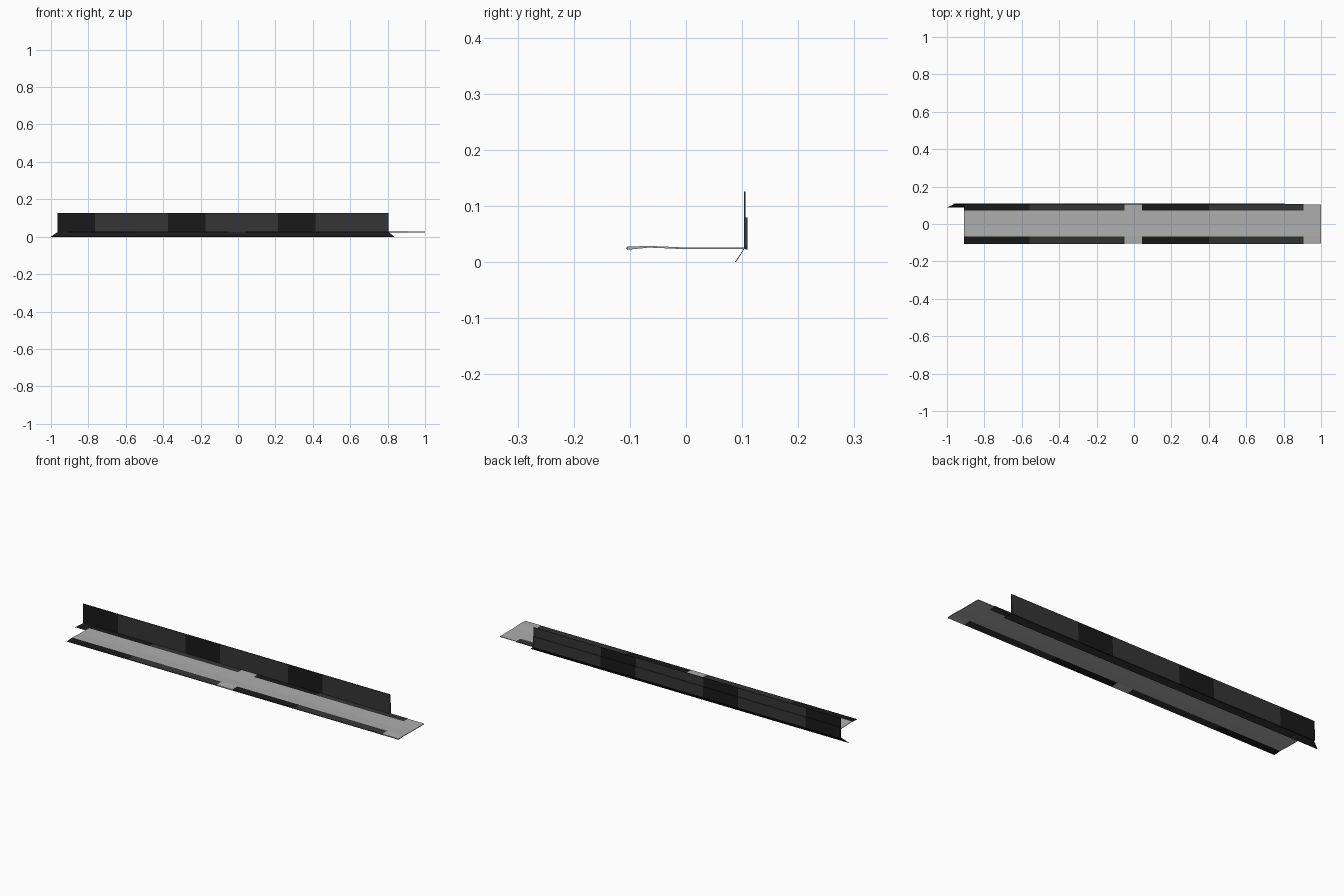
import bpy

if "Cube" in bpy.data.objects:
    bpy.data.objects.remove(bpy.data.objects["Cube"])

def material(name, v):
    m = bpy.data.materials.new(name)
    m.diffuse_color = (v, v, v, 1)
    m.use_nodes = True
    m.node_tree.nodes["Principled BSDF"].inputs["Base Color"].default_value = m.diffuse_color
    return m

DARK = material("dark_panel", 0.01)
SHEEN = material("sheen_panel", 0.035)
GREY = material("grey_deck", 0.42)

def make(name, verts, faces, mat):
    me = bpy.data.meshes.new(name)
    me.from_pydata(verts, [], faces)
    me.materials.append(mat)
    ob = bpy.data.objects.new(name, me)
    bpy.context.collection.objects.link(ob)
    return ob

def extrude(name, profile, x0, x1, mat):
    """Closed (y, z) profile swept along x."""
    n = len(profile)
    verts = [(x, y, z) for x in (x0, x1) for y, z in profile]
    faces = [(i, (i + 1) % n, n + (i + 1) % n, n + i) for i in range(n)]
    faces += [tuple(reversed(range(n))), tuple(range(n, 2 * n))]
    return make(name, verts, faces, mat)

def sheet(line, t):
    """Closed profile of thickness t hanging below a (y, z) line."""
    return line + [(y, z - t) for y, z in reversed(line)]

def plate(y0, y1, z0, z1):
    return [(y0, z0), (y1, z0), (y1, z1), (y0, z1)]

# central deck, gently raised toward the front
T = 0.003
extrude("deck", sheet([(-0.066, 0.029), (-0.01, 0.0265), (0.071, 0.0265)], T),
        -0.91, 1.0, GREY)

# full-width tabs at the middle and right end
for name, x0, x1 in (("middle_tab", -0.05, 0.042), ("end_tab", 0.905, 1.0)):
    extrude(name + "_front", [(-0.105, 0.0275), (-0.066, 0.029),
                              (-0.066, 0.026), (-0.105, 0.022)], x0, x1, GREY)
    extrude(name + "_back", sheet([(0.071, 0.0265), (0.105, 0.0265)], T), x0, x1, GREY)

# dark strips along both deck edges, in alternating shades
for x0, x1, xm in ((-0.91, -0.05, -0.56), (0.042, 0.905, 0.40)):
    for a, b, mat in ((x0, xm, DARK), (xm, x1, SHEEN)):
        extrude("front_strip", sheet([(-0.106, 0.026), (-0.066, 0.029)], T), a, b, mat)
        extrude("back_strip", sheet([(0.071, 0.0265), (0.108, 0.0265)], T), a, b, mat)

# back wall: three repeating bays, each a dark and a lighter panel
BAY = 0.59
for i in range(3):
    x = -0.965 + i * BAY
    for a, b, mat in ((x, x + 0.2, DARK), (x + 0.2, x + BAY, SHEEN)):
        extrude("wall_panel", plate(0.103, 0.106, 0.0235, 0.126), a, b, mat)
        extrude("wall_backing", plate(0.106, 0.1095, 0.0225, 0.08), a, b, mat)

# flared skirt leaning forward below the wall
skirt = make("skirt", [(-0.965, 0.104, 0.0245), (0.805, 0.104, 0.0245),
                       (0.835, 0.088, 0.0), (-1.0, 0.088, 0.0)], [(0, 1, 2, 3)], DARK)
mod = skirt.modifiers.new("thickness", 'SOLIDIFY')
mod.thickness = 0.0012
mod.offset = 0
